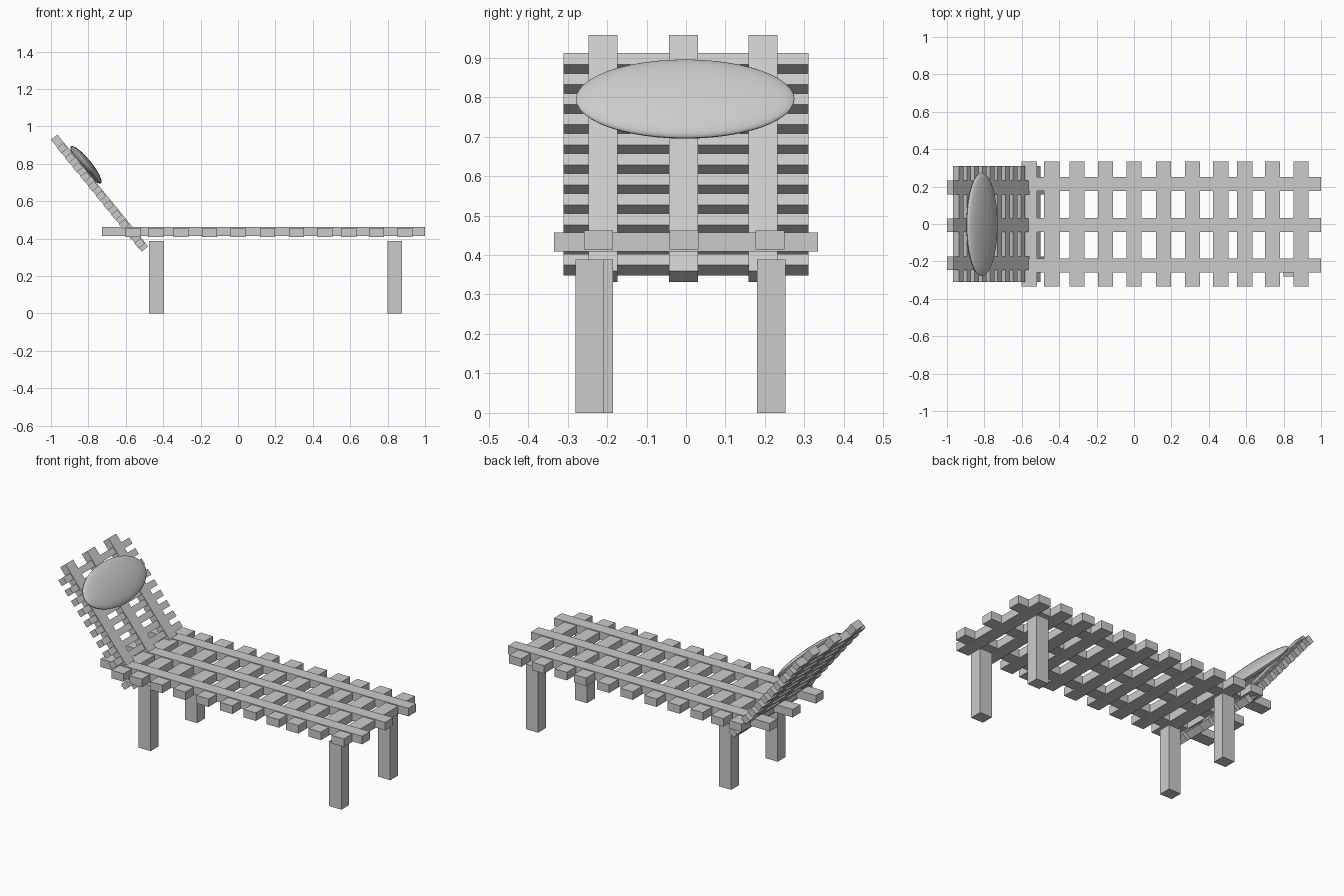
import bpy
from math import radians, sin, cos
from mathutils import Vector

if "Cube" in bpy.data.objects:
    bpy.data.objects.remove(bpy.data.objects["Cube"])

TILT = radians(50.9)  # backrest slope


def box(name, loc, size, tilt=0):
    bpy.ops.mesh.primitive_cube_add(size=1, location=loc, rotation=(0, tilt, 0))
    o = bpy.context.object
    o.name = name
    o.scale = size
    bpy.ops.object.transform_apply(location=False, rotation=False, scale=True)
    return o


# Seat: three long rails crossed by flush slats
for i, y in enumerate((-0.222, -0.005, 0.213)):
    box(f"seat_rail_{i}", (0.137, y, 0.438), (1.726, 0.074, 0.048))
for i, x in enumerate((-0.56, -0.44, -0.305, -0.153, 0.0, 0.157,
                       0.312, 0.464, 0.592, 0.741, 0.892)):
    box(f"seat_slat_{i}", (x, 0, 0.433), (0.081, 0.67, 0.048))

# Backrest: tilted rails and narrow slats set slightly behind them
down = Vector((cos(TILT), 0, -sin(TILT)))
normal = Vector((sin(TILT), 0, cos(TILT)))
mid = Vector((-0.740, 0, 0.644))
for i, y in enumerate((-0.21, -0.006, 0.195)):
    box(f"back_rail_{i}", mid + Vector((0, y, 0)), (0.77, 0.073, 0.044), TILT)
for i in range(11):
    d = -0.312 + i * 0.0655
    box(f"back_slat_{i}", mid + down * d - normal * 0.004,
        (0.037, 0.62, 0.042), TILT)

# Legs
for name, x, y in (("foot_leg_right", 0.838, -0.244), ("foot_leg_left", 0.838, 0.216),
                   ("head_leg_right", -0.435, -0.222), ("head_leg_left", -0.435, 0.216)):
    box(name, (x, y, 0.194), (0.08, 0.073, 0.388))

# Head pillow: flattened ellipsoid lying on the backrest
bpy.ops.mesh.primitive_uv_sphere_add(segments=48, ring_count=24, radius=1,
                                     location=(-0.813, -0.002, 0.795),
                                     rotation=(0, TILT, 0))
pillow = bpy.context.object
pillow.name = "head_pillow"
pillow.scale = (0.127, 0.277, 0.03)
bpy.ops.object.transform_apply(location=False, rotation=False, scale=True)
bpy.ops.object.shade_smooth_by_angle()
